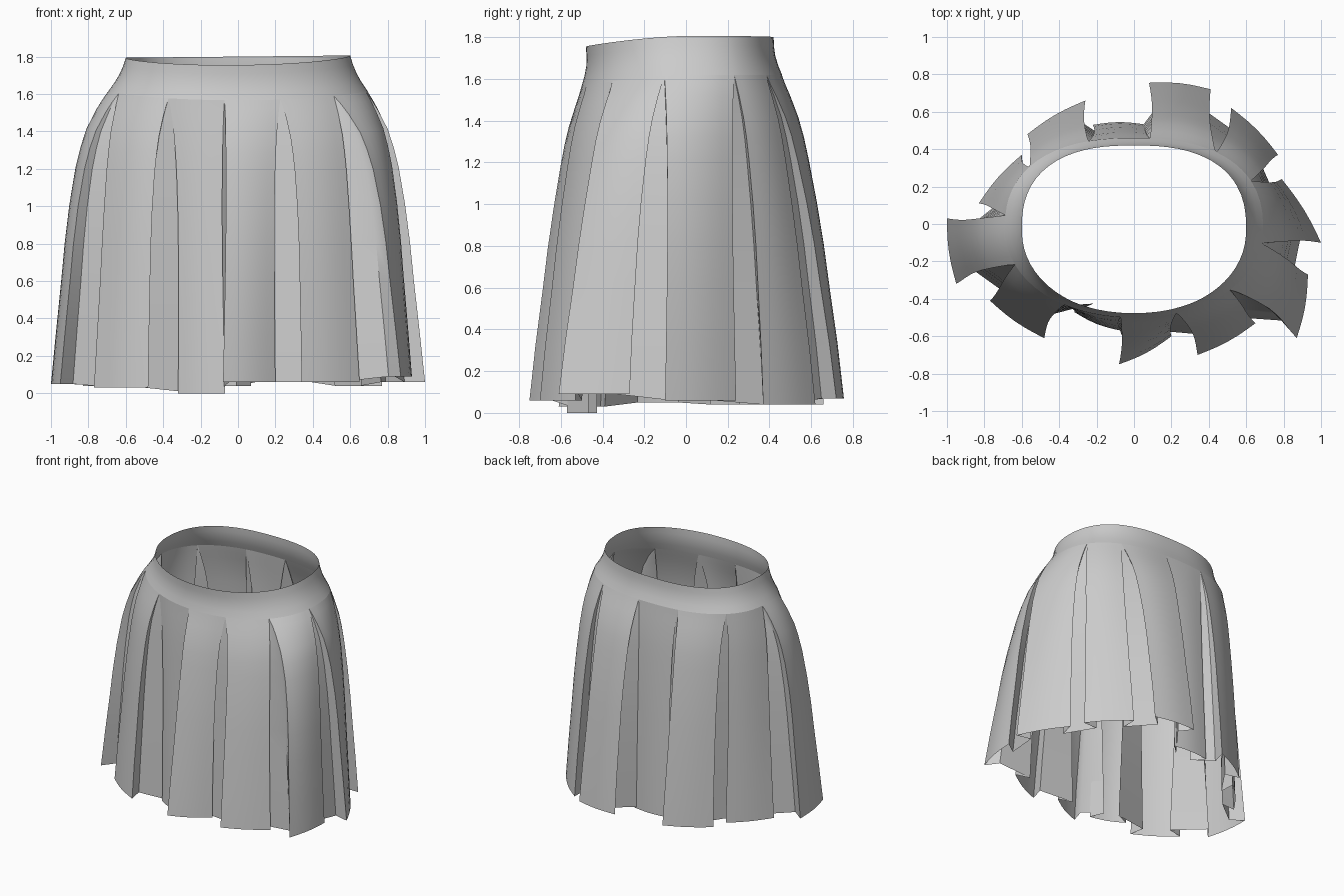
import bpy
import bmesh
from math import cos, sin, pi, radians
from mathutils import Vector

if "Cube" in bpy.data.objects:
    bpy.data.objects.remove(bpy.data.objects["Cube"])

fabric = bpy.data.materials.new("grey fabric")
fabric.use_nodes = True
GREY = (0.6, 0.6, 0.6, 1)
fabric.diffuse_color = GREY
fabric.node_tree.nodes["Principled BSDF"].inputs["Base Color"].default_value = GREY

# Pleats, counter-clockwise: start angle, hem start x y, hem end x y, hem height
PLEATS = [
    (172, -1.0, .03, -.95, -.32, .05),
    (204, -.77, -.41, -.48, -.61, .03),
    (238, -.32, -.47, -.07, -.57, 0),
    (264, -.08, -.75, .2, -.6, .06),
    (289, .34, -.7, .65, -.53, .06),
    (317, .87, -.61, .93, -.27, .09),
    (350, 1.0, -.1, .79, .24, .06),
    (390, .77, .37, .52, .62, .04),
    (413, .41, .72, .08, .755, .07),
    (443, .07, .53, -.22, .53, .04),
    (470, -.26, .66, -.57, .48, .04),
    (500, -.6, .37, -.83, .11, .04),
]
# Flare: share of the drop, share of the spread in x and in y
FLARE = [(0, 0, 0), (.03, .11, .06), (.065, .22, .14), (.13, .39, .27), (.19, .49, .36),
         (.26, .58, .44), (.39, .69, .57), (.52, .77, .68), (.65, .83, .77),
         (.83, .92, .9), (1, 1, 1)]
SEGMENTS = 6
FOLD_DEPTH, FOLD_TUCK, PINCH = .08, .08, .015


def oval(t, power):
    """Unit oval, squarer at the back than at the front."""
    c, s = cos(t), sin(t)
    n = power if s > 0 else 2.1
    return Vector((c, s)) * (abs(c) ** n + abs(s) ** n) ** (-1 / n)


def front_dip(y):
    return max(0, -y / .48) ** 1.5


def hip(t):
    """Lower edge of the waistband."""
    o = oval(t, 2.4)
    y = -.02 + .48 * o.y
    return Vector((.69 * o.x, y, 1.62 - .05 * front_dip(y)))


def waist(t):
    """Upper edge of the waistband, dipping at the front."""
    o = oval(t, 2.5)
    x, y = .6 * o.x, -.03 + .45 * o.y
    return Vector((x, y, 1.8 + .01 * x - .045 * front_dip(y)))


def drape(t, hem, pinch, row):
    """Point on the line from the hip down to a hem point."""
    drop, share_x, share_y = row
    top = hip(t)
    span = hem - top
    offset = Vector((span.x * share_x, span.y * share_y, span.z * drop))
    return top + offset + pinch * sin(pi * drop ** .7)


def pleat_angles(i):
    a = PLEATS[i][0]
    b = PLEATS[i + 1][0] if i + 1 < len(PLEATS) else PLEATS[0][0] + 360
    return radians(a), radians(b)


def build(name, rings, sharp_angle):
    """Join closed rings of points, listed from top to bottom, into a surface."""
    bm = bmesh.new()
    rows = [[bm.verts.new(p) for p in ring] for ring in rings]
    for upper, lower in zip(rows, rows[1:]):
        for k in range(len(upper)):
            n = (k + 1) % len(upper)
            bm.faces.new((upper[k], lower[k], lower[n], upper[n]))
    bmesh.ops.remove_doubles(bm, verts=bm.verts[:], dist=.0005)
    mesh = bpy.data.meshes.new(name)
    bm.to_mesh(mesh)
    bm.free()
    mesh.materials.append(fabric)
    obj = bpy.data.objects.new(name, mesh)
    bpy.context.collection.objects.link(obj)
    bpy.ops.object.select_all(action="DESELECT")
    obj.select_set(True)
    bpy.context.view_layer.objects.active = obj
    bpy.ops.object.shade_smooth_by_angle(angle=radians(sharp_angle))


# Hem outline: each pleat front with a fold tucked behind both of its edges
outline = []
for i, (_, x0, y0, x1, y1, z) in enumerate(PLEATS):
    a, b = pleat_angles(i)
    start, end = Vector((x0, y0, z)), Vector((x1, y1, z))
    along = (end - start).normalized()
    normal = Vector((along.y, -along.x, 0))
    back = normal * -FOLD_DEPTH
    still = Vector((0, 0, 0))
    outline.append((a, start + back + along * FOLD_TUCK, still))
    for k in range(SEGMENTS + 1):
        s = k / SEGMENTS
        hem = start.lerp(end, s) + normal * .015 * sin(pi * s)
        outline.append((a + (b - a) * s, hem, along * PINCH * (1 - 2 * s)))
    outline.append((b, end + back - along * FOLD_TUCK, still))

build("pleated_skirt", [[drape(*point, row) for point in outline] for row in FLARE], 40)

# Waistband, slightly hollow between the waist and the hips
angles = []
for i in range(len(PLEATS)):
    a, b = pleat_angles(i)
    angles += [a + (b - a) * k / SEGMENTS for k in range(SEGMENTS)]
bands = []
for step in range(5):
    s = step / 4
    hollow = .012 * sin(pi * s)
    bands.append([waist(t).lerp(hip(t), s) - Vector((cos(t), sin(t), 0)) * hollow
                  for t in angles])
build("waistband", bands, 60)
